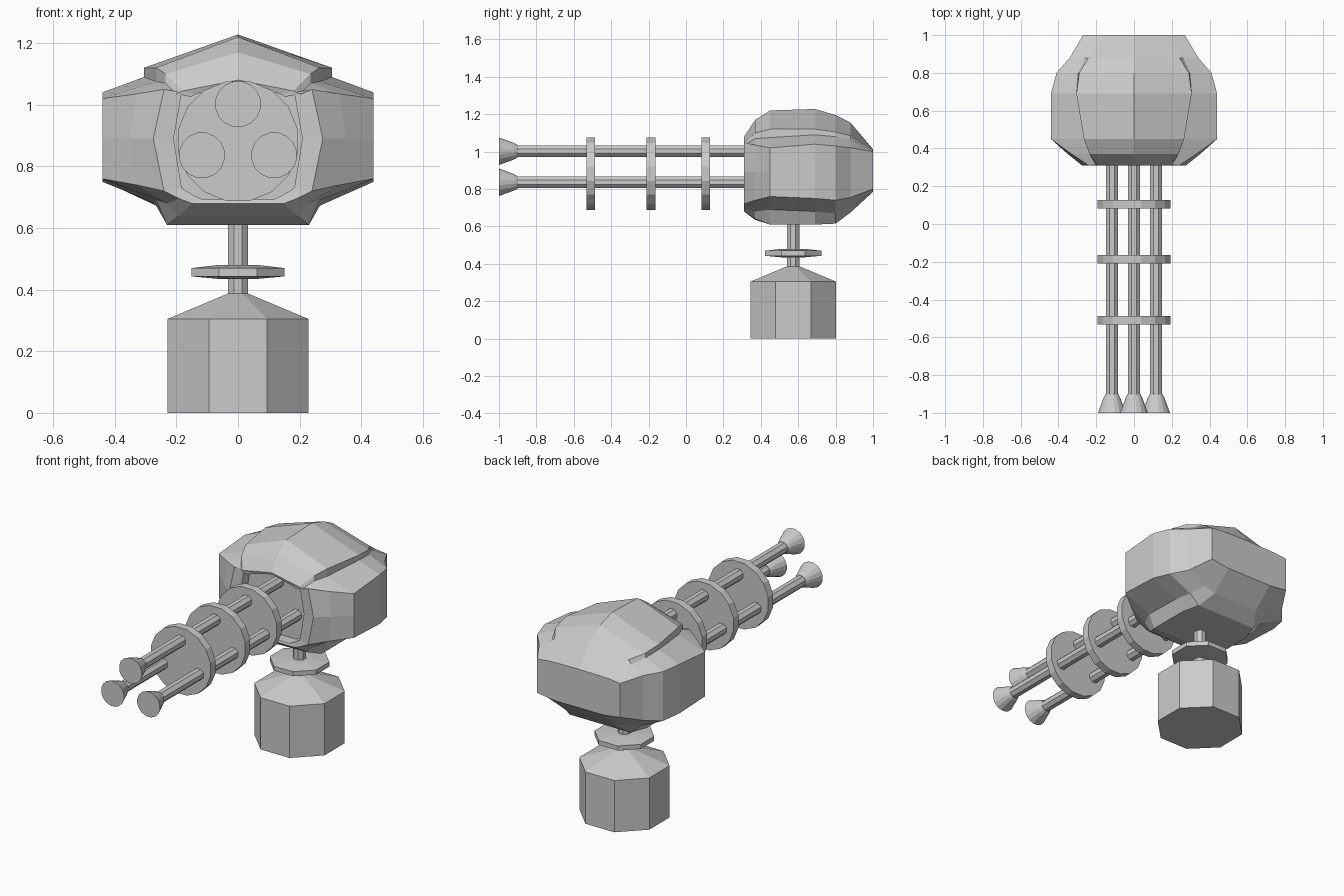
import bpy, bmesh
from math import pi, cos, sin

if "Cube" in bpy.data.objects:
    bpy.data.objects.remove(bpy.data.objects["Cube"])


def make_object(name, bm):
    bmesh.ops.recalc_face_normals(bm, faces=bm.faces)
    mesh = bpy.data.meshes.new(name)
    bm.to_mesh(mesh)
    bm.free()
    obj = bpy.data.objects.new(name, mesh)
    bpy.context.collection.objects.link(obj)
    return obj


def loft(name, rings):
    """Skin a list of equal-length rings and close both ends."""
    bm = bmesh.new()
    loops = [[bm.verts.new(p) for p in ring] for ring in rings]
    n = len(loops[0])
    for a, b in zip(loops, loops[1:]):
        for i in range(n):
            j = (i + 1) % n
            bm.faces.new((a[i], a[j], b[j], b[i]))
    bm.faces.new(loops[0])
    bm.faces.new(loops[-1])
    return make_object(name, bm)


def lathe(name, profile, sides, axis, centre):
    """Profile of (radius, position along axis); centre is across the axis."""
    rings = []
    for r, t in profile:
        ring = []
        for i in range(sides):
            a = 2 * pi * (i + 0.5) / sides
            u, v = centre[0] + r * cos(a), centre[1] + r * sin(a)
            ring.append((u, v, t) if axis == 'Z' else (u, t, v))
        rings.append(ring)
    return loft(name, rings)


# Octagonal base, post and collar
PIVOT = (0, 0.573)
lathe("base", [(0.247, 0), (0.247, 0.305), (0.036, 0.387)], 8, 'Z', PIVOT)
lathe("post", [(0.036, 0.37), (0.036, 0.65)], 8, 'Z', PIVOT)
lathe("collar", [(0.07, 0.435), (0.163, 0.443), (0.163, 0.47), (0.07, 0.48)],
      8, 'Z', PIVOT)

# Three barrels with flared muzzles
for k, c in enumerate([(0, 1.002), (-0.117, 0.836), (0.117, 0.836)]):
    lathe(f"barrel_{k + 1}", [(0.034, -0.92), (0.034, 0.42)], 8, 'Y', c)
    lathe(f"muzzle_{k + 1}", [(0.075, -1.0), (0.045, -0.92), (0.034, -0.9)],
          16, 'Y', c)

# Discs that clamp the barrels
for k, y in enumerate([-0.51, -0.187, 0.105]):
    lathe(f"barrel_disc_{k + 1}", [(0.198, y - 0.023), (0.198, y + 0.023)],
          16, 'Y', (0, 0.882))

# Faceted housing: half cross-sections from top centre, over the cap step
# and flank, to bottom centre
SECTIONS = [
    (0.31, [(0, 1.08), (.18, 1.045), (.20, 1.035), (.24, 1.05), (.275, .89),
            (.24, .72), (.19, .695), (.15, .68), (0, .68)]),
    (0.37, [(0, 1.17), (.235, 1.10), (.235, 1.07), (.33, 1.035), (.35, .89),
            (.33, .74), (.23, .68), (.19, .64), (0, .635)]),
    (0.45, [(0, 1.22), (.265, 1.12), (.265, 1.075), (.44, 1.02), (.44, .89),
            (.44, .76), (.265, .69), (.23, .61), (0, .61)]),
    (0.69, [(0, 1.228), (.305, 1.12), (.305, 1.09), (.44, 1.04), (.44, .89),
            (.44, .75), (.27, .68), (.23, .61), (0, .61)]),
    (0.80, [(0, 1.195), (.29, 1.105), (.295, 1.08), (.41, 1.03), (.41, .89),
            (.41, .74), (.26, .67), (.2, .615), (0, .615)]),
    (0.88, [(0, 1.155), (.24, 1.085), (.26, 1.065), (.34, 1.02), (.34, .89),
            (.34, .755), (.22, .70), (.15, .675), (0, .675)]),
    (1.00, [(0, 1.012), (.15, 1.01), (.2, 1.008), (.27, 1.0), (.27, .89),
            (.27, .80), (.2, .79), (.15, .785), (0, .785)]),
]


def section_ring(y, half):
    full = half + [(-x, z) for x, z in half[-2:0:-1]]
    return [(x, y, z) for x, z in full]


# Shallow recess in the front where the barrels enter
mouth = [(x * 0.76, 0.88 + (z - 0.88) * 0.94) for x, z in SECTIONS[0][1]]
rings = [section_ring(0.38, mouth), section_ring(0.315, mouth)]
rings += [section_ring(y, half) for y, half in SECTIONS]
loft("housing", rings)
